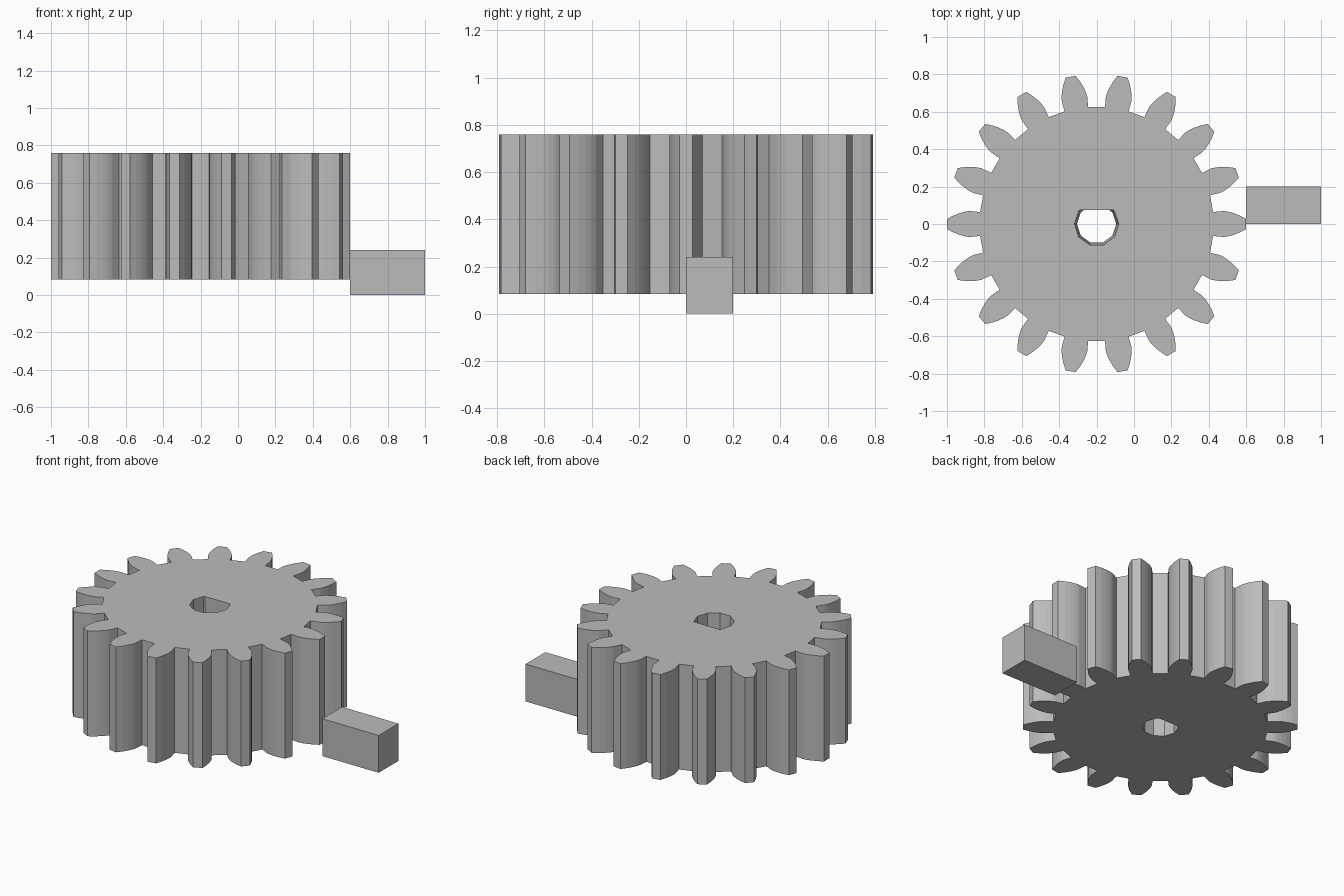
import bpy
import bmesh
from math import sin, cos, tan, radians, sqrt, acos
from mathutils import Vector

if "Cube" in bpy.data.objects:
    bpy.data.objects.remove(bpy.data.objects["Cube"])

TEETH = 18
OUTER, PITCH, ROOT = 0.8, 0.72, 0.626
BASE = PITCH * cos(radians(20))
Z_LOW, Z_HIGH = 0.083, 0.76
FACETS = 6

grey = bpy.data.materials.new("plain grey")
grey.use_nodes = True
colour = (0.5, 0.5, 0.5, 1)
grey.diffuse_color = colour
grey.node_tree.nodes["Principled BSDF"].inputs["Base Color"].default_value = colour


def add_object(name, bm):
    bmesh.ops.recalc_face_normals(bm, faces=bm.faces[:])
    mesh = bpy.data.meshes.new(name)
    bm.to_mesh(mesh)
    bm.free()
    mesh.materials.append(grey)
    obj = bpy.data.objects.new(name, mesh)
    bpy.context.collection.objects.link(obj)
    return obj


def involute(r):
    """Involute angle at radius r."""
    a = acos(min(1, BASE / r))
    return tan(a) - a


def gear_outline():
    """Closed outline of involute teeth with straight valleys."""
    base_half = radians(90 / TEETH) + involute(PITCH)
    top_roll = sqrt((OUTER / BASE) ** 2 - 1)
    radii = [BASE * sqrt(1 + (top_roll * i / FACETS) ** 2) for i in range(FACETS + 1)]
    flank = [(ROOT, base_half)] + [(r, base_half - involute(r)) for r in radii]
    tooth = [(r, -a) for r, a in flank] + flank[::-1]
    step = radians(360 / TEETH)
    return [(r * cos(a + k * step), r * sin(a + k * step))
            for k in range(TEETH) for r, a in tooth]


def bore_outline(radius, flat=0.075):
    """Ten-sided bore cut off by a flat on its back side."""
    pts = [(radius * cos(radians(36 * i)), radius * sin(radians(36 * i)))
           for i in range(4, 12)]
    (x1, y1), (x2, y2) = pts[-1], (radius * cos(radians(72)), radius * sin(radians(72)))
    x = x1 + (x2 - x1) * (flat - y1) / (y2 - y1)
    return pts + [(x, flat), (-x, flat)]


def add_wall(bm, low, high):
    """Walls between two outlines; returns the rim edges of each end."""
    rings = [[bm.verts.new((x, y, z)) for x, y in pts]
             for pts, z in ((low, Z_LOW), (high, Z_HIGH))]
    n = len(low)
    for i in range(n):
        j = (i + 1) % n
        bm.faces.new((rings[0][i], rings[0][j], rings[1][j], rings[1][i]))
    return [[bm.edges.get((ring[i], ring[(i + 1) % n])) for i in range(n)]
            for ring in rings]


# Toothed wheel with a slightly tapered D-shaped bore
bm = bmesh.new()
outline = gear_outline()
outer = add_wall(bm, outline, outline)
inner = add_wall(bm, bore_outline(0.105), bore_outline(0.118))
for outer_rim, inner_rim in zip(outer, inner):
    bmesh.ops.triangle_fill(bm, edges=outer_rim + inner_rim,
                            use_beauty=True, normal=Vector((0, 0, 1)))
gear = add_object("gear_wheel", bm)
gear.location.x = -0.2

# Small block beside the wheel
bm = bmesh.new()
bmesh.ops.create_cube(bm, size=1)
bmesh.ops.scale(bm, vec=(0.4, 0.2, 0.24), verts=bm.verts[:])
block = add_object("side_block", bm)
block.location = (0.8, 0.1, 0.12)
